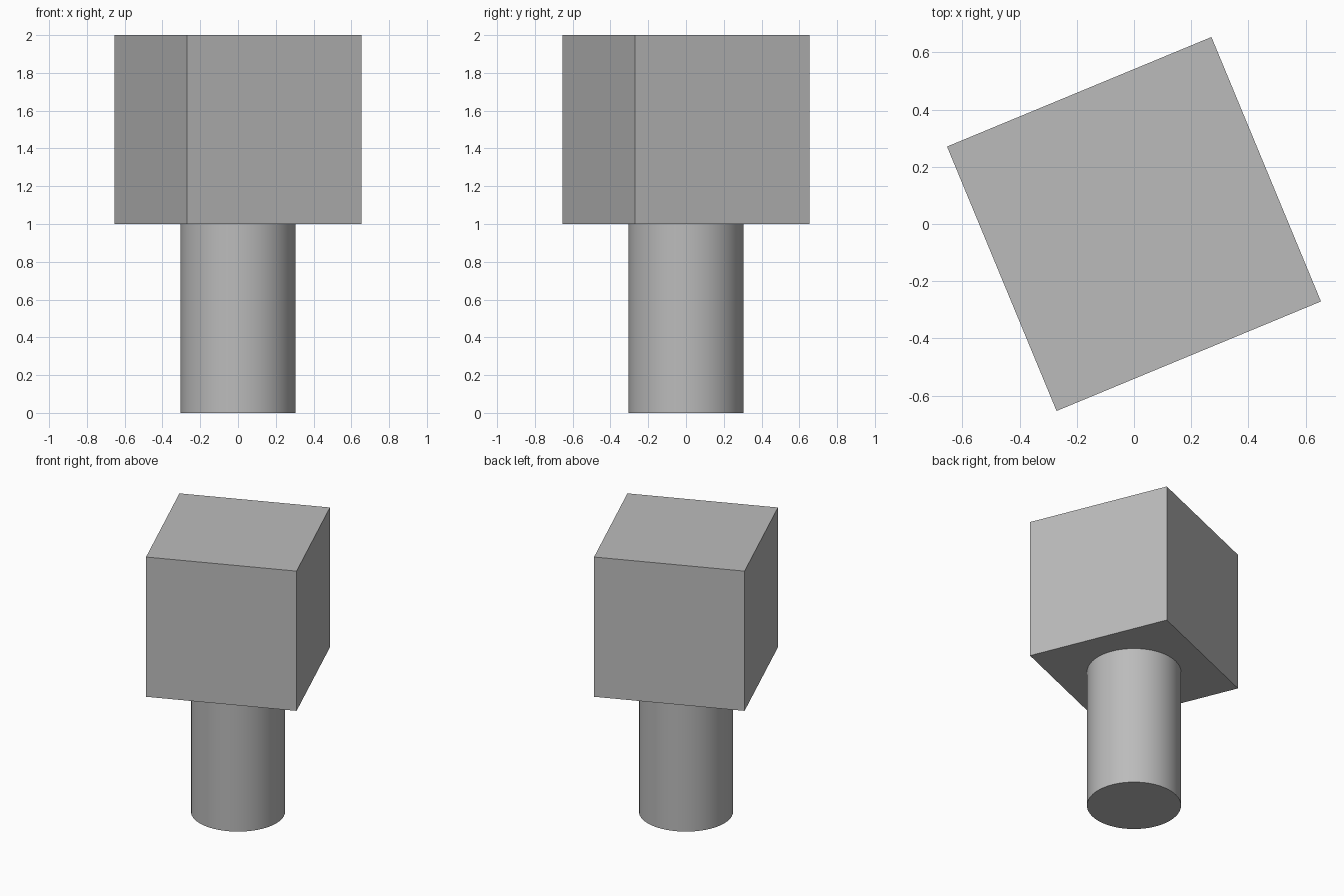
import bpy
import math

default = bpy.data.objects.get("Cube")
if default:
    bpy.data.objects.remove(default, do_unlink=True)

# Single plain grey
grey = bpy.data.materials.new("plain grey")
grey.use_nodes = True
colour = (0.5, 0.5, 0.5, 1.0)
grey.diffuse_color = colour
grey.node_tree.nodes["Principled BSDF"].inputs["Base Color"].default_value = colour

# Round post, smooth around the side with sharp rims
bpy.ops.mesh.primitive_cylinder_add(vertices=64, radius=0.305, depth=1.0, location=(0, 0, 0.5))
post = bpy.context.object
post.name = "post"
post.data.materials.append(grey)
bpy.ops.object.shade_smooth_by_angle(angle=math.radians(30))

# Cubic head, turned about the post
bpy.ops.mesh.primitive_cube_add(size=1.0, location=(0, 0, 1.5), rotation=(0, 0, math.radians(22.5)))
head = bpy.context.object
head.name = "block_head"
head.data.materials.append(grey)
